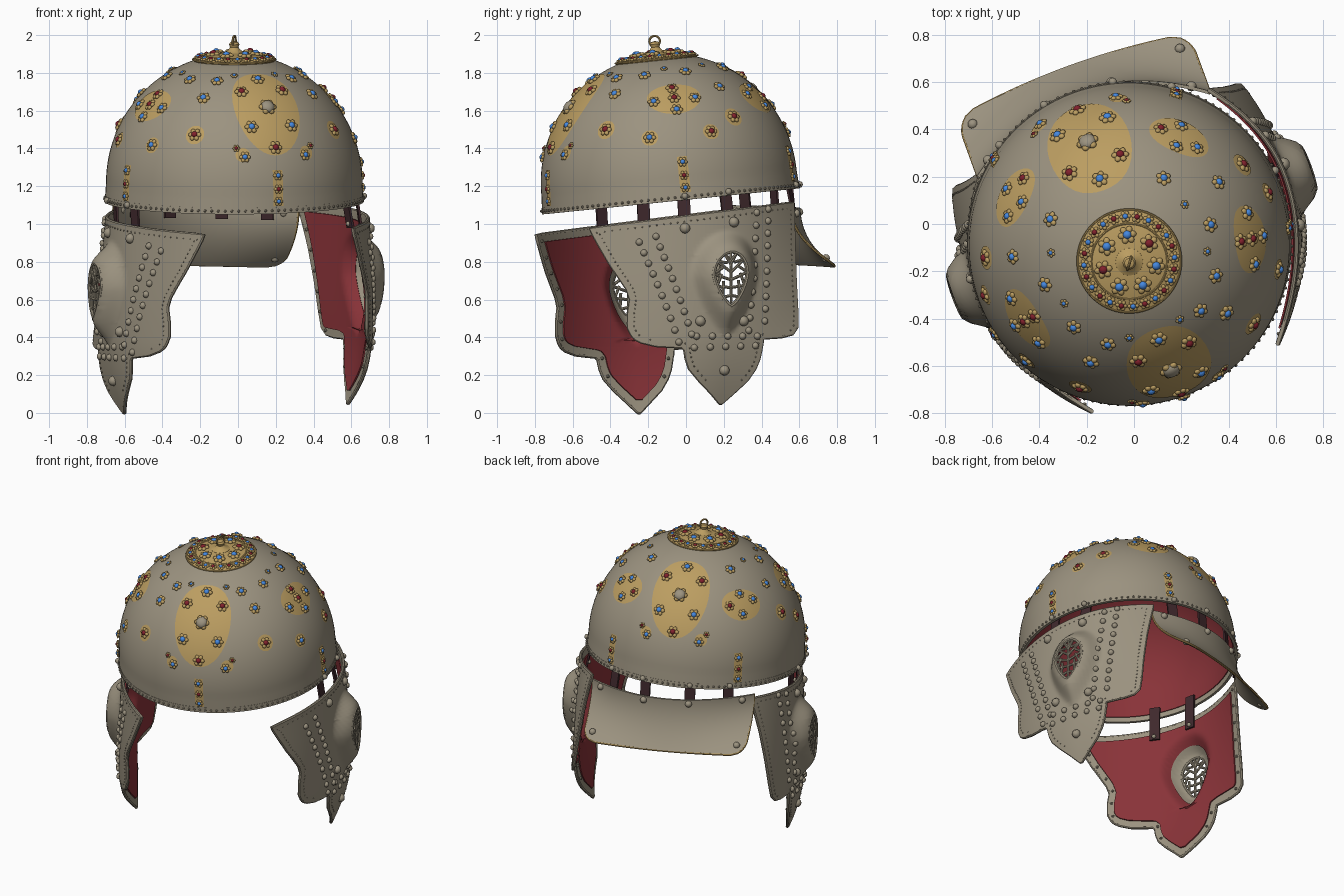
import bpy, bmesh, math
from mathutils import Vector, Matrix

if "Cube" in bpy.data.objects:
    bpy.data.objects.remove(bpy.data.objects["Cube"])
rad = math.radians

def mat(name, r, g, b):
    m = bpy.data.materials.new(name)
    m.diffuse_color = (r, g, b, 1)
    m.use_nodes = True
    m.node_tree.nodes["Principled BSDF"].inputs["Base Color"].default_value = m.diffuse_color
    return m
STEEL = mat("warm steel", .33, .29, .215)
GOLD = mat("gold", .50, .34, .12)
RED = mat("red lining", .25, .033, .04)
BLUE = mat("blue gem", .06, .25, .75)
RUBY = mat("red gem", .22, .015, .025)
LEATHER = mat("dark leather", .05, .022, .026)

# ---------- helpers ----------
def finish(name, bm, m, thick=0):
    me = bpy.data.meshes.new(name)
    bm.to_mesh(me); bm.free()
    me.materials.append(m)
    ob = bpy.data.objects.new(name, me)
    bpy.context.collection.objects.link(ob)
    if thick:
        s = ob.modifiers.new("thickness", 'SOLIDIFY')
        s.thickness, s.offset = thick, 0
    return ob

def surf(name, fn, nu, nv, m, thick=0):
    bm = bmesh.new()
    g = [[bm.verts.new(fn(i / nu, j / nv)) for i in range(nu + 1)] for j in range(nv + 1)]
    for j in range(nv):
        for i in range(nu):
            bm.faces.new((g[j][i], g[j][i+1], g[j+1][i+1], g[j+1][i]))
    bmesh.ops.remove_doubles(bm, verts=bm.verts, dist=1e-5)
    bmesh.ops.recalc_face_normals(bm, faces=bm.faces)
    return finish(name, bm, m, thick)

def tube(name, paths, r, m, cyclic=True):
    cu = bpy.data.curves.new(name, 'CURVE')
    cu.dimensions, cu.bevel_depth, cu.bevel_resolution = '3D', r, 2
    for pts in paths:
        sp = cu.splines.new('POLY')
        sp.points.add(len(pts) - 1)
        for p, q in zip(sp.points, pts):
            p.co = (*q, 1)
        sp.use_cyclic_u = cyclic
    cu.materials.append(m)
    bpy.context.collection.objects.link(bpy.data.objects.new(name, cu))

def studs(name, items, m):
    bm = bmesh.new()
    for p, r in items:
        bmesh.ops.create_icosphere(bm, subdivisions=2 if r > .01 else 1, radius=r, matrix=Matrix.Translation(p))
    finish(name, bm, m)

def smooth(t):
    t = min(1, max(0, t))
    return t * t * (3 - 2 * t)

# ---------- coordinate frames: the helmet is turned 20 degrees ----------
TURN = 20
CS, SN = math.cos(rad(TURN)), math.sin(rad(TURN))
def W(lat, f, z):
    return Vector((lat * CS + f * SN, -.03 + lat * SN - f * CS, z))

TILT = Matrix.Translation((-.02, -.08, 1.12)) @ Matrix.Rotation(rad(5.8), 4, 'X')
def D(az, phi, off=0):          # point on the dome: azimuth from the front, elevation
    a, p = rad(az + TURN), rad(max(phi, 0))
    r = .671 * math.cos(p) + off * math.cos(p) - .0006 * min(phi, 0)
    h = .1 + .675 * math.sin(p) + off * math.sin(p) + .01 * min(phi, 0)
    return TILT @ Vector((r * math.sin(a), -r * math.cos(a), h))

# ---------- dome ----------
surf("dome", lambda u, v: D(360 * u, -10 + 100 * v), 96, 40, STEEL, .016)
surf("dome_lining", lambda u, v: D(360 * u, -7 + 97 * v, -.014), 96, 30, RED, .006)
surf("rim_band", lambda u, v: D(360 * u, -10 + 3.4 * v, .006), 96, 2, STEEL, .008)
studs("rim_studs", [(D(a * 3, -8.3, .011), .008) for a in range(120)], STEEL)

# ---------- gold patches and flowers on the dome ----------
flowers = []                    # azimuth, elevation, radius, gem
patches = []                    # azimuth, elevation, half width and height in degrees
for c in (0, 180):              # large front and back patches
    patches.append((c, 40, 20, 22.5))
    flowers += [(c, 58, .034, BLUE), (c, 41, .044, STEEL), (c, 21, .034, RUBY)]
    for s in (-1, 1):
        flowers += [(c + 15 * s, 50, .034, RUBY), (c + 11 * s, 31, .034, BLUE),
                    (c + 15 * s, 17, .028, BLUE), (c + 19 * s, 21, .018, RUBY)]
        patches.append((c + 16 * s, 18, 3.4, 3.2))
for s in (-1, 1):
    patches += [(78 * s, 40, 16, 8.5), (137 * s, 36, 14, 8.5), (40 * s, 27, 4.8, 4.4), (40 * s, 46, 4, 3),
                (108 * s, 27, 4.8, 4.4), (63 * s, 21, 4, 3.6), (93 * s, 21, 4, 3.6)]
    flowers += [((78 + a) * s, p, .031, g) for a, p, g in (
        (0, 40, RUBY), (-12, 39, BLUE), (12, 39, BLUE), (0, 46, RUBY), (0, 33.5, BLUE), (-15, 21, BLUE), (15, 21, RUBY))]
    flowers += [((137 + a) * s, p, .029, g) for a, p, g in ((-9, 38, BLUE), (9, 36, RUBY), (0, 42, BLUE), (1, 31, BLUE))]
    flowers += [(40 * s, 27, .033, RUBY), (40 * s, 46, .033, BLUE), (108 * s, 27, .033, RUBY), (110 * s, 44, .03, BLUE)]
    flowers += [(a * s, 57, .031, BLUE) for a in (34, 59, 93, 137)]
    flowers += [(a * s, 61, .018, BLUE) for a in (20, 76, 115)]
for c in (0, 77, -77, 143, -143):   # upright strips above the rim
    surf("gold_strip", lambda u, v: D(c + (u - .5) * 4.6, -6 + 17 * v, .0105), 4, 12, GOLD)
    flowers += [(c, -3.5, .023, BLUE), (c, 2.5, .023, RUBY), (c, 8.5, .025, BLUE)]
for n, (a, p, w, h) in enumerate(patches):
    def patch(u, v):
        e = p + h * v * math.sin(math.tau * u)
        return D(a + w * v * math.cos(math.tau * u) * math.cos(rad(p)) / math.cos(rad(e)), e, .0105 + .0004 * (n % 3))
    surf("gold_patch", patch, 36, 12, GOLD)

# crown medallion
surf("crown_medallion", lambda u, v: D(360 * u, 71.5 + 18.5 * v, .013), 64, 8, GOLD, .012)
tube("medallion_edge", [[D(a * 5, p, .016) for a in range(72)] for p in (71.5, 76.5)], .0055, GOLD)
flowers += [(a * 15, 74, .023, (RUBY, BLUE)[a % 2]) for a in range(24)]
flowers += [(a * 360 / 7 + 10, 80.5, .036, (BLUE, BLUE, RUBY)[a % 3]) for a in range(7)]

petals, gems = bmesh.new(), {BLUE: bmesh.new(), RUBY: bmesh.new(), STEEL: bmesh.new()}
for a, p, r, g in flowers:
    r *= 1.08
    base = D(a, p, .019 if p > 70 else .011)
    nrm = (D(a, p, .1) - D(a, p, 0)).normalized()
    M = Matrix.Translation(base) @ nrm.to_track_quat('Z', 'Y').to_matrix().to_4x4()
    for k in range(6):
        P = M @ Matrix.Rotation(k * math.tau / 6, 4, 'Z') @ Matrix.Translation((r * .6, 0, .003))
        bmesh.ops.create_icosphere(petals, subdivisions=2, radius=1, matrix=P @ Matrix.Diagonal((r * .42, r * .36, r * .28, 1)))
    k = .8 if g == STEEL else .5
    bmesh.ops.create_icosphere(gems[g], subdivisions=2, radius=1,
                               matrix=M @ Matrix.Translation((0, 0, .005)) @ Matrix.Diagonal((r * k, r * k, r * .5, 1)))
finish("flower_petals", petals, GOLD)
for g, bm in gems.items():
    finish(g.name + " centres", bm, g)

# finial knob and ring
KNOB = ((.06, .782), (.058, .793), (.035, .803), (.022, .82), (.028, .836), (.02, .848), (0, .853))
surf("finial_knob", lambda u, v: TILT @ Vector((KNOB[round(v * 6)][0] * math.cos(math.tau * u),
     KNOB[round(v * 6)][0] * math.sin(math.tau * u), KNOB[round(v * 6)][1])), 24, 6, GOLD)
tube("finial_ring", [[TILT @ Vector((.008 * math.cos(t * .2618), .028 * math.cos(t * .2618), .852 + .028 * math.sin(t * .2618)))
     for t in range(24)]], .006, GOLD)

# ---------- cheek guards ----------
ROWS = ((.02, -.005, .005), (.07, -.06, .055), (.14, -.135, .13), (.20, -.175, .185), (.25, -.195, .205), (.30, -.205, .215),
        (.315, -.207, .23), (.325, -.21, .36), (.345, -.212, .43), (.36, -.215, .455), (.37, -.33, .465), (.385, -.395, .475),
        (.42, -.425, .49), (.50, -.43, .49), (.58, -.43, .48), (.64, -.43, .495), (.80, -.435, .57), (1.015, -.45, .655))
def span(z, m=0):               # rear and front limits at a height, optionally inset by m
    if m:
        s = [(span(min(1.015, max(.02, z + m * k / 8))), m * math.sqrt(1 - (k / 8) ** 2)) for k in range(-8, 9)]
        return max(a[0] + e for a, e in s), min(a[1] - e for a, e in s)
    for (z0, a0, b0), (z1, a1, b1) in zip(ROWS, ROWS[1:]):
        if z <= z1:
            t = (z - z0) / (z1 - z0)
            return a0 + (a1 - a0) * t, b0 + (b1 - b0) * t
    return ROWS[-1][1:]

ZB = .69                        # height of the pierced teardrop boss
def drop(f, z):
    v = z - ZB
    p, h = (2, .115) if v >= 0 else (1.4, .165)
    return ((abs(f) / .095) ** p + (abs(v) / h) ** p) ** (1 / p)

def C(side, f, z, off=0):       # point on a cheek guard
    d = drop(f, z)
    lat = .69 - .63 * f * f - .42 * max(0, .4 - z) ** 2 + off + .09 * smooth(1 - (d - 1) / 1.0)
    lat += .018 * math.sin(math.pi * min(1, max(0, z))) - .05 * (z - .73) / .29 * (min(f, 0) / .45) ** 2
    zz = z - .12 * (f - .11) * smooth((z - .4) / .6)
    L = side * lat - .010
    return W(L, f, zz + .008 + .04 * L)

def panel(name, side, inset, off, hole, m, thick, nu=48):
    zs = sorted({r[0] for r in ROWS} | {.02 + .995 * k / 60 for k in range(61)})
    if inset:
        zs = [z for z in zs if z < 1.015 - inset and span(z, inset)[1] - span(z, inset)[0] > .004] + [1.015 - inset]
    bm, g = bmesh.new(), []
    for z in zs:
        a, b = span(z, inset)
        g.append([bm.verts.new((a + (b - a) * i / nu, z, 0)) for i in range(nu + 1)])
    for r0, r1 in zip(g, g[1:]):
        for i in range(nu):
            c = (r0[i].co + r1[i+1].co) / 2
            if drop(c.x, c.y) > hole:
                bm.faces.new((r0[i], r0[i+1], r1[i+1], r1[i]))
    bmesh.ops.delete(bm, geom=[v for v in bm.verts if not v.link_faces], context='VERTS')
    for v in bm.verts:          # snap the opening to a clean teardrop, then bend the sheet
        f, z = v.co.x, v.co.y
        if v.is_boundary and drop(f, z) < hole * 1.3 and abs(f) < .2 and z > .4:
            k = hole / drop(f, z)
            f, z = f * k, ZB + (z - ZB) * k
        v.co = C(side, f, z, off)
    bmesh.ops.recalc_face_normals(bm, faces=bm.faces)
    finish(name, bm, m, thick)

def rimpt(t, k=1):
    f, v = .095 * math.cos(t), .13 * math.sin(t)
    d = drop(f, ZB + v) / k
    return f / d, ZB + v / d

def strap(p0, p1):
    side = Vector((-(p0.y + .08), p0.x + .02, 0)).normalized() * .033
    surf("strap", lambda u, v: p0.lerp(p1, v) + side * (2 * u - 1), 1, 4, LEATHER, .012)

def dome_az(p):
    return math.degrees(math.atan2(p.x + .02, -(p.y + .08))) - TURN

for side, tag in ((1, "right"), (-1, "left")):
    panel(tag + "_cheek_guard", side, 0, 0, 1, STEEL, .02)
    panel(tag + "_cheek_lining", side, .04, -.021, 1.45, RED, .008)
    zs = sorted({r[0] for r in ROWS} | {.02 + .995 * k / 40 for k in range(41)})
    edge = [(span(z)[0], z) for z in zs] + [(-.45 + 1.105 * k / 24, 1.015) for k in range(1, 24)] + [(span(z)[1], z) for z in reversed(zs)]
    tube(tag + "_cheek_edge", [[C(side, f, z) for f, z in edge]], .0105, STEEL)
    rim = [rimpt(k * math.tau / 48) for k in range(48)]
    tube(tag + "_boss_rim", [[C(side, f, z) for f, z in rim]], .012, STEEL)
    # pierced lattice in the boss
    bars = [((0, ZB - .15), (0, ZB + .11))]
    for k in range(5):
        for s in (-1, 1):
            t = rad(-62 + 32 * k)
            e = rimpt(t)
            n = rimpt(t + rad(32), .55)
            bars += [((0, ZB - .11 + .04 * k), (s * e[0], e[1])), ((s * e[0], e[1]), (s * n[0], n[1]))]
    tube(tag + "_boss_lattice", [[C(side, *a), C(side, *b)] for a, b in bars], .008, STEEL, False)
    # domed rivets
    R = []
    for (f0, z0), (f1, z1), n in (((.44, .91), (.25, .34), 10), ((.36, .93), (.185, .38), 10),
                                  ((-.19, .99), (-.13, .40), 10), ((-.265, 1.0), (-.225, .45), 10),
                                  ((.16, .37), (-.18, .37), 5), ((.17, .31), (-.17, .32), 5)):
        R += [(C(side, f0 + (f1 - f0) * k / (n - 1), z0 + (z1 - z0) * k / (n - 1), .010), .019) for k in range(n)]
    R += [(C(side, f, z, .010), .028) for f, z in ((.215, .955), (-.05, .955), (.14, .45), (-.10, .45), (0, .19))]
    for k in range(5, 41):      # small border rivets, both faces
        z = .02 + .96 * k / 40
        for f in span(z, .022):
            R.append((C(side, f, z, .010), .005))
            if k % 4 == 0:
                R.append((C(side, f, z, -.014), .010))
    R += [(C(side, -.40 + 1.03 * k / 30, .99, .010), .005) for k in range(31)]
    studs(tag + "_cheek_rivets", R, STEEL)
    # leather straps up to the dome
    for f in (.2, -.04):
        p0 = C(side, f, .93, -.035)
        strap(p0, D(dome_az(p0), -4, -.028))
        studs("strap_rivet", [(C(side, f, .95, -.045), .014), (D(dome_az(p0), -8, .014), .018)], STEEL)

# ---------- neck guard ----------
def N(u, v, off=0):
    q = max(0, (v - .82) / .18)
    lat = (2 * u - 1) * (.52 - .08 * (1 - math.sqrt(max(0, 1 - q * q))))
    top, bot = .63 - .70 * lat * lat, .745 - .16 * lat * lat
    return W(lat - .02, -(top + (bot - top) * v ** 2 + off), 1.09 - .305 * v - .02 * lat)
surf("neck_guard", N, 48, 40, STEEL, .014)
loop = [N(0, k / 40) for k in range(41)] + [N(k / 30, 1) for k in range(1, 30)] + [N(1, 1 - k / 40) for k in range(41)]
tube("neck_guard_trim", [loop], .0075, GOLD, False)
studs("neck_guard_rivets", [(N(u, v, .008), .022) for u, v in ((.05, .86), (.95, .86), (.06, .08), (.94, .08), (.36, .08), (.64, .08))], STEEL)
for u in (.14, .36, .64, .86):
    p0 = N(u, .2, -.022)
    strap(p0, D(dome_az(p0), -4, -.028))
    studs("neck_strap_rivet", [(D(dome_az(p0), -8, .014), .018)], STEEL)

# ---------- realise modifiers and curves, smooth with crisp edges ----------
bpy.ops.object.select_all(action='SELECT')
bpy.context.view_layer.objects.active = bpy.data.objects["dome"]
bpy.ops.object.convert(target='MESH')
bpy.ops.object.shade_smooth_by_angle(angle=rad(40))
